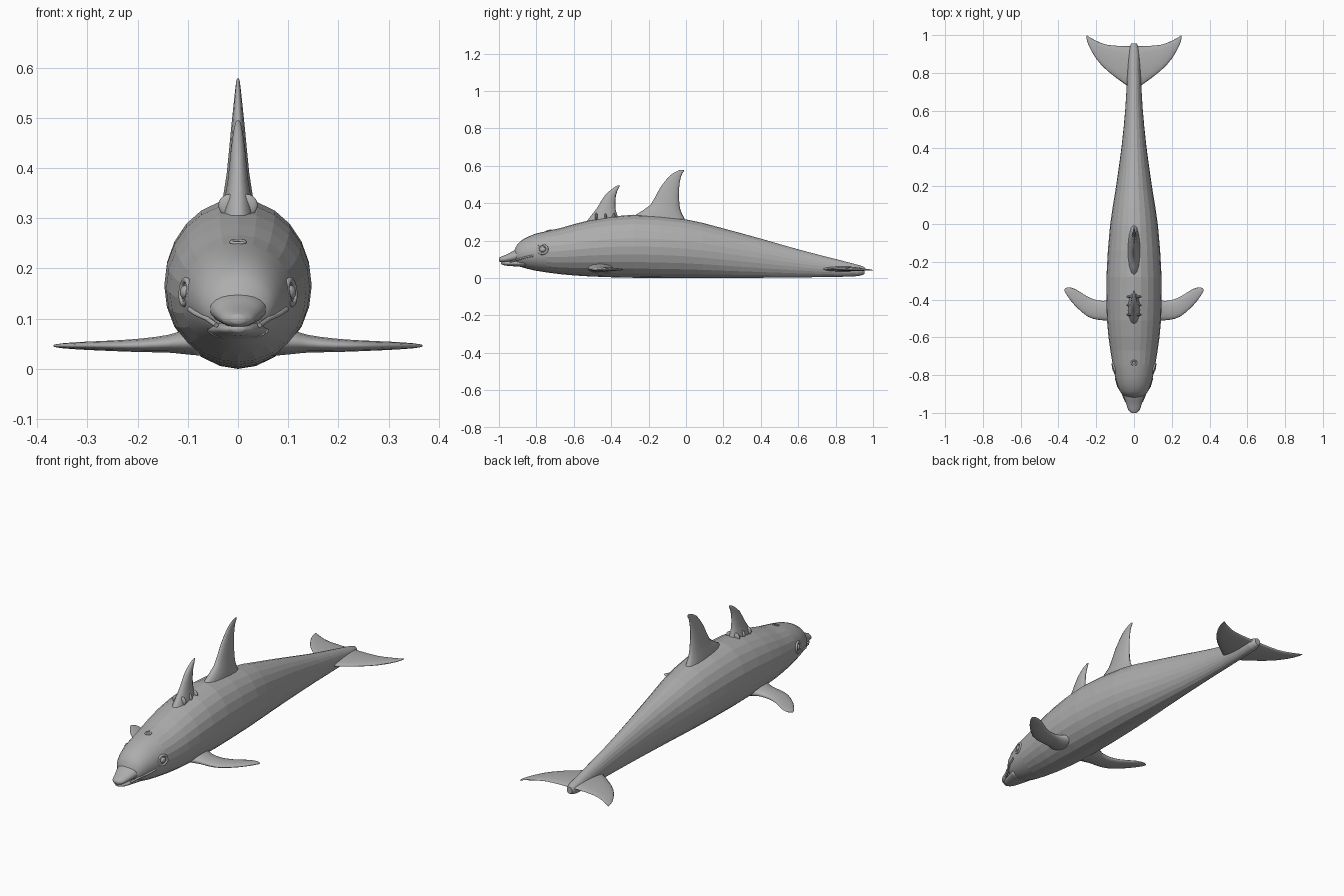
import bpy, bmesh
from math import sin, cos, pi
from mathutils import Vector

cube = bpy.data.objects.get("Cube")
if cube:
    bpy.data.objects.remove(cube, do_unlink=True)

skin = bpy.data.materials.new("grey_skin")
skin.use_nodes = True
GREY = (0.42, 0.42, 0.42, 1)
skin.diffuse_color = GREY
skin.node_tree.nodes["Principled BSDF"].inputs["Base Color"].default_value = GREY


def refine(stations, steps):
    """Pass a smooth curve through the stations."""
    out = []
    last = len(stations) - 1
    for i in range(last):
        a, b, c, d = (stations[max(0, min(last, i + k))] for k in (-1, 0, 1, 2))
        for j in range(steps):
            t = j / steps
            out.append([q + 0.5 * t * (r - p + t * (2*p - 5*q + 4*r - s + t * (3*(q - r) + s - p)))
                        for p, q, r, s in zip(a, b, c, d)])
    out.append(list(stations[last]))
    return out


def loft(name, stations, section, sides, steps=2, smooth_to=9, mirror=False):
    """Skin a row of closed sections; faces with y below smooth_to are smooth."""
    bm = bmesh.new()
    rings = [[bm.verts.new(section(s, 2 * pi * k / sides)) for k in range(sides)]
             for s in refine(stations, steps)]
    for r, q in zip(rings, rings[1:]):
        for k in range(sides):
            n = (k + 1) % sides
            bm.faces.new((r[k], r[n], q[n], q[k]))
    bm.faces.new(rings[0])
    bm.faces.new(rings[-1])
    bmesh.ops.recalc_face_normals(bm, faces=bm.faces)
    for f in bm.faces:
        f.smooth = f.calc_center_median().y < smooth_to
    mesh = bpy.data.meshes.new(name)
    bm.to_mesh(mesh)
    bm.free()
    ob = bpy.data.objects.new(name, mesh)
    bpy.context.collection.objects.link(ob)
    mesh.materials.append(skin)
    if mirror:
        mod = ob.modifiers.new("mirror", 'MIRROR')
        mod.use_mirror_merge = False
    return ob


def trunk(s, a):
    # station: y, half width, bottom z, top z
    y, w, lo, hi = s
    return (w * sin(a), y, (lo + hi) / 2 + (hi - lo) / 2 * cos(a))


def side_blade(s, a):
    # station: x, leading y, trailing y, middle z, half thickness
    x, lead, trail, z, h = s
    return (x, (lead + trail) / 2 + (trail - lead) / 2 * cos(a), z + h * sin(a))


def upright_blade(s, a):
    # station: z, leading y, trailing y, half thickness
    z, lead, trail, h = s
    return (h * sin(a), (lead + trail) / 2 + (trail - lead) / 2 * cos(a), z)


# Body from forehead to tail stock
loft("body", [
    (-.925, .02, .085, .13), (-.91, .05, .07, .165), (-.885, .075, .06, .197),
    (-.81, .1, .04, .235), (-.67, .125, .02, .267), (-.51, .143, .008, .31),
    (-.28, .146, .001, .338), (-.01, .127, 0, .315), (.18, .098, 0, .27),
    (.4, .067, .001, .21), (.61, .046, .003, .15), (.82, .034, .006, .096),
    (.92, .028, .01, .07), (.955, .015, .022, .058)], trunk, 24, 2, -.72)

# Beak in two halves with a mouth line between
loft("upper_beak", [
    (-1, .012, .09, .108), (-.985, .03, .083, .115), (-.95, .042, .083, .13),
    (-.91, .055, .085, .151), (-.86, .07, .09, .16)], trunk, 20, 3)
loft("lower_jaw", [
    (-.988, .012, .074, .086), (-.97, .029, .067, .09), (-.93, .043, .063, .095),
    (-.86, .062, .058, .1)], trunk, 20, 3)

# Fins
loft("main_dorsal_fin", [
    (.29, -.3, .01, .036), (.34, -.265, -.02, .031), (.39, -.19, -.035, .023),
    (.48, -.14, -.037, .014), (.545, -.088, -.026, .007), (.57, -.05, -.012, .004),
    (.578, -.03, -.013, .002)], upright_blade, 14)
loft("front_dorsal_fin", [
    (.29, -.54, -.35, .035), (.33, -.51, -.365, .029), (.375, -.475, -.378, .021),
    (.44, -.435, -.375, .014), (.48, -.39, -.36, .008), (.495, -.365, -.352, .003)],
    upright_blade, 14)
loft("flippers", [
    (.07, -.53, -.37, .055, .03), (.11, -.522, -.392, .053, .024),
    (.14, -.512, -.405, .05, .018), (.19, -.507, -.405, .047, .014),
    (.245, -.49, -.385, .046, .011), (.31, -.435, -.345, .046, .008),
    (.35, -.385, -.335, .046, .005), (.367, -.358, -.345, .046, .002)],
    side_blade, 14, mirror=True)
loft("tail_flukes", [
    (0, .72, .945, .048, .016), (.04, .735, .942, .048, .013),
    (.14, .81, .948, .047, .009), (.2, .875, .97, .045, .007),
    (.24, .945, .992, .043, .004), (.252, .985, 1, .042, .002)],
    side_blade, 14, mirror=True)


def finish(name, scale, normal=None):
    ob = bpy.context.object
    ob.name = name
    ob.scale = scale
    if normal:
        ob.rotation_euler = Vector(normal).to_track_quat('Z', 'Y').to_euler()
    ob.data.materials.append(skin)
    for p in ob.data.polygons:
        p.use_smooth = True


def ball(name, loc, scale, normal=None):
    bpy.ops.mesh.primitive_uv_sphere_add(segments=16, ring_count=10, radius=1, location=loc)
    finish(name, scale, normal)


def ring(name, loc, radius, tube, scale, normal):
    bpy.ops.mesh.primitive_torus_add(location=loc, major_radius=radius, minor_radius=tube,
                                     major_segments=20, minor_segments=8)
    finish(name, scale, normal)


for side, s in (("left", 1), ("right", -1)):
    # Eyes with lids
    out = (s, -.3, .08)
    ball(side + "_eye", (s * .105, -.767, .153), (.017, .014, .01), out)
    ring(side + "_eyelid", (s * .105, -.767, .153), .024, .006, (1.1, 1, 1), out)

    # Mouth line running back over the cheek
    curve = bpy.data.curves.new(side + "_lip", 'CURVE')
    curve.dimensions = '3D'
    curve.bevel_depth = .005
    curve.bevel_resolution = 2
    curve.use_fill_caps = True
    line = curve.splines.new('POLY')
    points = [(.043, -.94, .087), (.062, -.895, .1), (.084, -.86, .11), (.097, -.815, .119)]
    line.points.add(len(points) - 1)
    for p, (x, y, z) in zip(line.points, points):
        p.co = (s * x, y, z, 1)
    curve.materials.append(skin)
    bpy.context.collection.objects.link(bpy.data.objects.new(side + "_lip", curve))

    # Skin folds at the base of the front dorsal fin
    for i, y in enumerate((-.48, -.43, -.385)):
        ball(f"{side}_fin_fold_{i + 1}", (s * .017, y, .326), (.022, .008, .022))

# Blowhole
ring("blowhole", (0, -.735, .253), .012, .004, (1.1, 1, .8), (0, -.25, 1))
